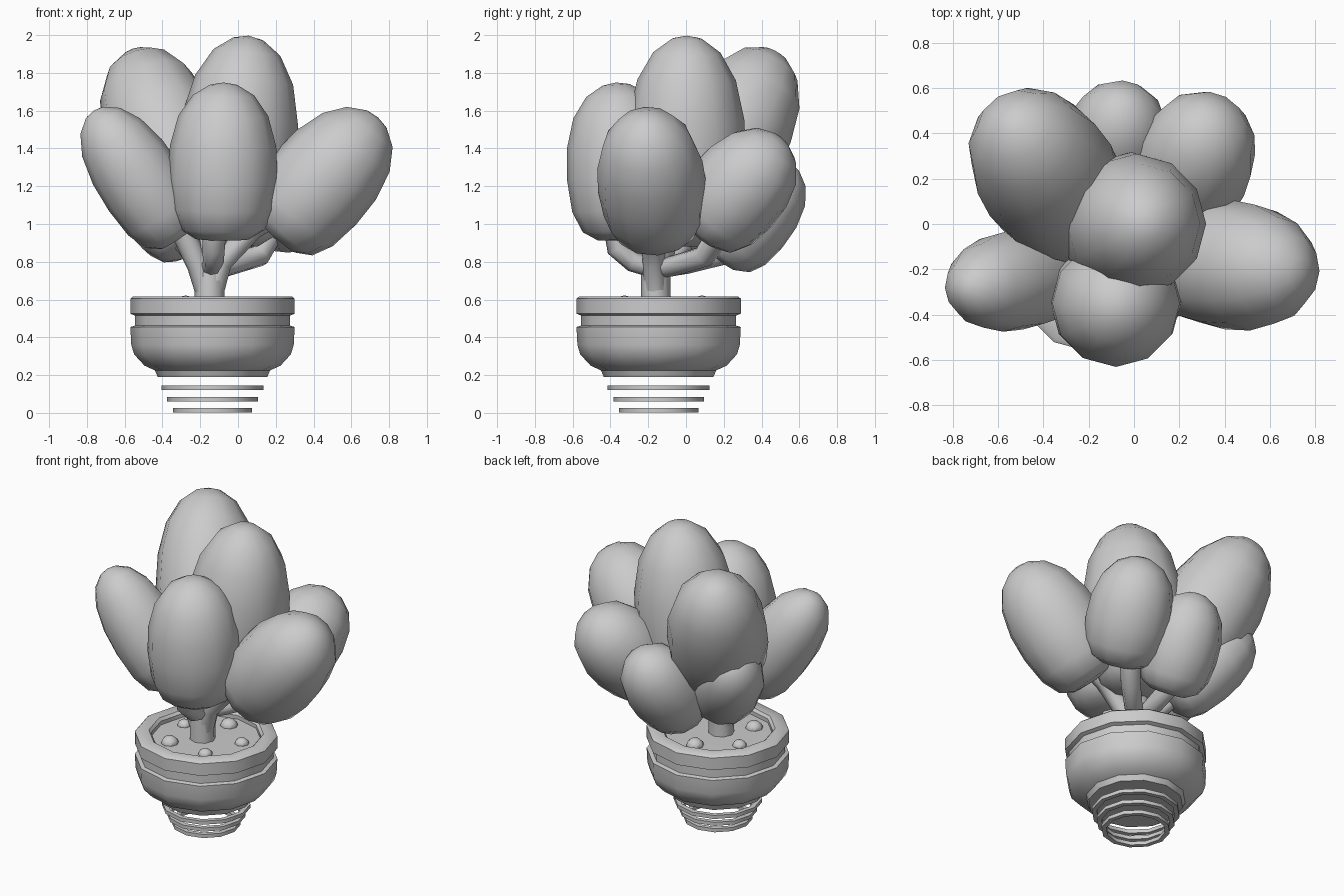
import bpy, math
from mathutils import Vector

if "Cube" in bpy.data.objects:
    bpy.data.objects.remove(bpy.data.objects["Cube"])

PX, PY = -0.135, -0.145   # pot axis


def finish(name, verts, faces, angle):
    me = bpy.data.meshes.new(name)
    me.from_pydata(verts, [], faces)
    ob = bpy.data.objects.new(name, me)
    bpy.context.collection.objects.link(ob)
    bpy.ops.object.select_all(action='DESELECT')
    bpy.context.view_layer.objects.active = ob
    ob.select_set(True)
    bpy.ops.object.mode_set(mode='EDIT')
    bpy.ops.mesh.select_all(action='SELECT')
    bpy.ops.mesh.remove_doubles(threshold=0.0005)
    bpy.ops.mesh.normals_make_consistent(inside=False)
    bpy.ops.object.mode_set(mode='OBJECT')
    bpy.ops.object.shade_smooth_by_angle(angle=math.radians(angle))
    return ob


def lathe(name, profile, n=12, origin=(PX, PY, 0), axis=(0, 0, 1), closed=False, angle=40):
    """Revolve (radius, height) points around an axis."""
    q = Vector((0, 0, 1)).rotation_difference(Vector(axis).normalized())
    o = Vector(origin)
    verts, faces = [], []
    for r, h in profile:
        for i in range(n):
            a = 2 * math.pi * i / n
            verts.append(o + q @ Vector((r * math.cos(a), r * math.sin(a), h)))
    k = len(profile)
    for j in range(k if closed else k - 1):
        for i in range(n):
            a, b = j * n, ((j + 1) % k) * n
            i2 = (i + 1) % n
            faces.append((a + i, a + i2, b + i2, b + i))
    return finish(name, verts, faces, angle)


def leaf(name, centre, axis, half, radius):
    egg = [(0, 0), (.5, .012), (.77, .07), (.94, .2), (1, .4),
           (.97, .6), (.82, .79), (.56, .92), (.25, .985), (0, 1)]
    lathe(name, [(r * radius, (2 * t - 1) * half) for r, t in egg],
          12, centre, axis, angle=75)


def branch(name, points, radii, n=8):
    """Tapered tube through a few points."""
    pts = [Vector(p) for p in points]
    verts, faces = [], []
    for k, p in enumerate(pts):
        d = (pts[min(k + 1, len(pts) - 1)] - pts[max(k - 1, 0)]).normalized()
        q = Vector((0, 0, 1)).rotation_difference(d)
        for i in range(n):
            a = 2 * math.pi * i / n
            verts.append(p + q @ Vector((math.cos(a), math.sin(a), 0)) * radii[k])
    for k in range(len(pts) - 1):
        for i in range(n):
            i2 = (i + 1) % n
            faces.append((k * n + i, k * n + i2, (k + 1) * n + i2, (k + 1) * n + i))
    faces += [tuple(range(n)), tuple(range((len(pts) - 1) * n, len(pts) * n))]
    finish(name, verts, faces, 50)


# Pot with grooved rim and soil surface
lathe("pot", [(0, .19), (.29, .19), (.305, .225), (.36, .25), (.415, .31), (.43, .36),
              (.435, .455), (.41, .462), (.41, .515), (.435, .525), (.435, .605),
              (.42, .617), (.35, .617), (.335, .60), (.335, .575), (0, .58)])

# Loose rings under the pot
for i, (r, z) in enumerate([(.27, .12), (.24, .06), (.21, .003)]):
    lathe(f"base_ring_{i + 1}", [(r, z), (r, z + .024), (r - .03, z + .024), (r - .03, z)],
          closed=True)

# Pebbles on the soil
for i in range(5):
    a = 2 * math.pi * (i + .22) / 5
    s = .055 if i % 2 else .045
    c = (PX + .23 * math.cos(a), PY + .23 * math.sin(a), .575)
    lathe(f"pebble_{i + 1}", [(s * math.cos(t), .85 * s * math.sin(t)) for t in
                              [math.pi * (k / 6 - .5) for k in range(7)]], 8, c)

# Trunk and branches
T = (-.15, -.16, .76)
branch("trunk", [(-.15, -.16, .57), (-.15, -.16, .72), (-.13, -.14, .9), (-.05, -.06, 1.1)],
       [.08, .078, .09, .08])
branch("branch_left", [(-.16, -.16, .62), (-.21, -.17, .78), (-.31, -.2, 1.0)], [.06, .06, .065])
branch("branch_right", [(-.14, -.16, .62), (-.09, -.17, .8), (.08, -.18, .98), (.3, -.18, 1.1)],
       [.06, .06, .06, .06])
branch("branch_front", [T, (-.13, -.28, .80), (-.13, -.36, .87), (-.12, -.38, 1.0)],
       [.05, .055, .06, .06])
branch("branch_back_right", [T, (-.05, -.06, .78), (.11, .1, .83), (.2, .2, 1.0)],
       [.05, .055, .06, .065])
branch("branch_back", [T, (-.13, .0, .79), (-.11, .2, .84), (-.08, .3, 1.0)],
       [.05, .055, .06, .06])
branch("branch_back_left", [T, (-.24, -.06, .84), (-.36, .06, 1.0)], [.05, .055, .06])

# Egg-shaped foliage: centre, direction, half length, radius
for name, c, d, h, r in [
    ("leaf_top", (0, 0, 1.44), (.10, .01, 1), .56, .318),
    ("leaf_back_left_high", (-.40, .24, 1.48), (-.30, .46, .84), .51, .31),
    ("leaf_left", (-.54, -.25, 1.26), (-.55, -.1, .83), .41, .225),
    ("leaf_front", (-.08, -.345, 1.33), (.01, -.06, 1), .42, .29),
    ("leaf_right", (.465, -.185, 1.25), (.66, -.08, .75), .42, .288),
    ("leaf_back_right", (.27, .29, 1.20), (.25, .58, .68), .34, .265),
    ("leaf_back", (-.08, .365, 1.07), (.1, .47, .6), .32, .235),
    ("leaf_back_left_low", (-.44, .18, 1.12), (-.5, .44, .65), .34, .22),
]:
    leaf(name, c, d, h, r)
